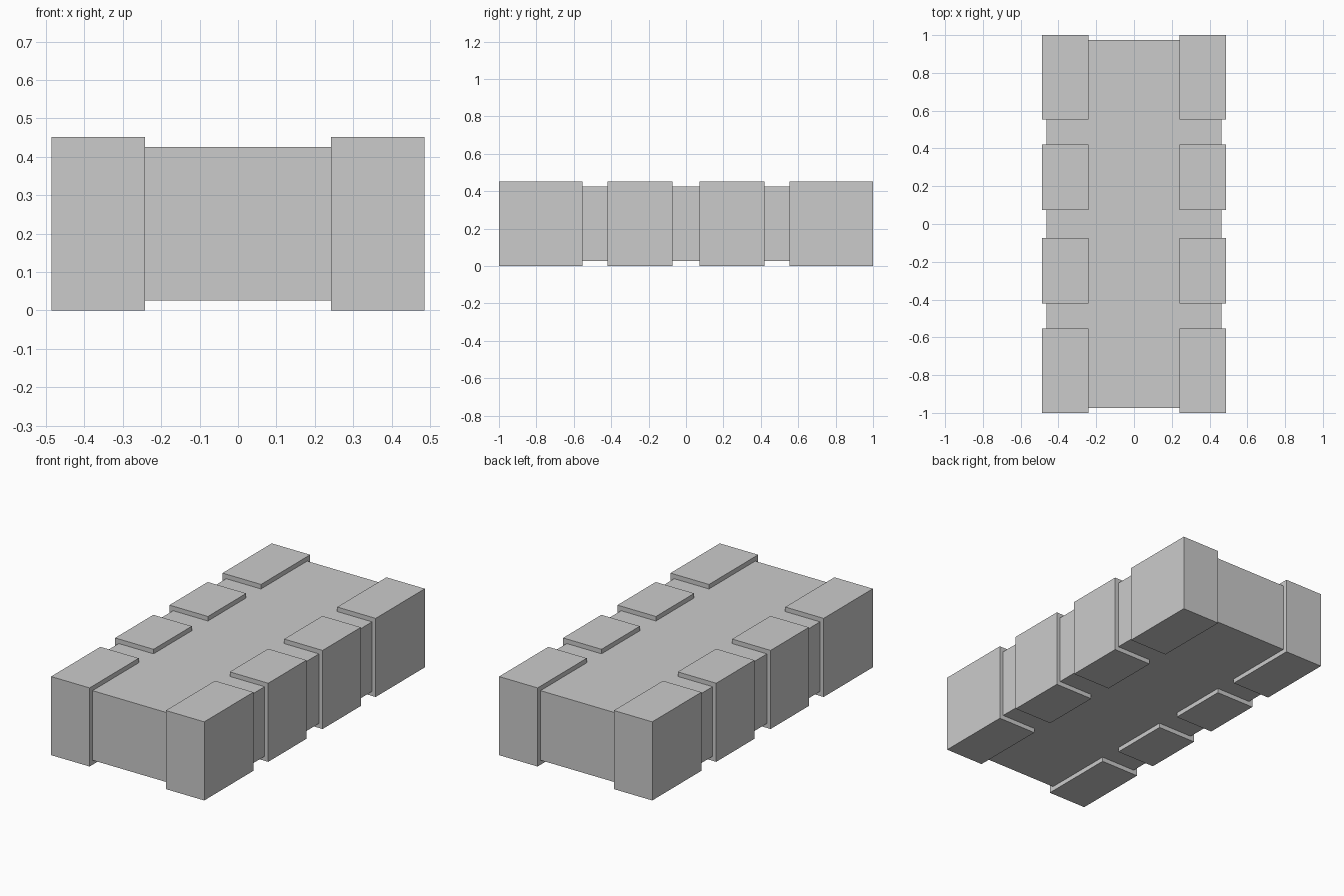
import bpy

cube = bpy.data.objects.get("Cube")
if cube:
    bpy.data.objects.remove(cube, do_unlink=True)

grey = bpy.data.materials.new("plain grey")
grey.use_nodes = True
colour = (0.6, 0.6, 0.6, 1)
grey.diffuse_color = colour
grey.node_tree.nodes["Principled BSDF"].inputs["Base Color"].default_value = colour


def block(name, low, high):
    """Add a box spanning two opposite corners."""
    centre = [(a + b) / 2 for a, b in zip(low, high)]
    bpy.ops.mesh.primitive_cube_add(size=1, location=centre)
    obj = bpy.context.object
    obj.name = name
    obj.scale = [b - a for a, b in zip(low, high)]
    bpy.ops.object.transform_apply(location=False, rotation=False, scale=True)
    obj.data.materials.append(grey)
    return obj


# Central body, slightly inset from the terminals all round
block("body", (-0.463, -0.973, 0.026), (0.463, 0.973, 0.425))

# Four wrap-around terminals along each long side
rows = {"front": (-1, -0.554), "front_middle": (-0.42, -0.073),
        "back_middle": (0.073, 0.42), "back": (0.554, 1)}
sides = {"right": (-0.486, -0.242), "left": (0.242, 0.486)}
for row, (y0, y1) in rows.items():
    for side, (x0, x1) in sides.items():
        block(f"{row}_{side}_terminal", (x0, y0, 0), (x1, y1, 0.451))
